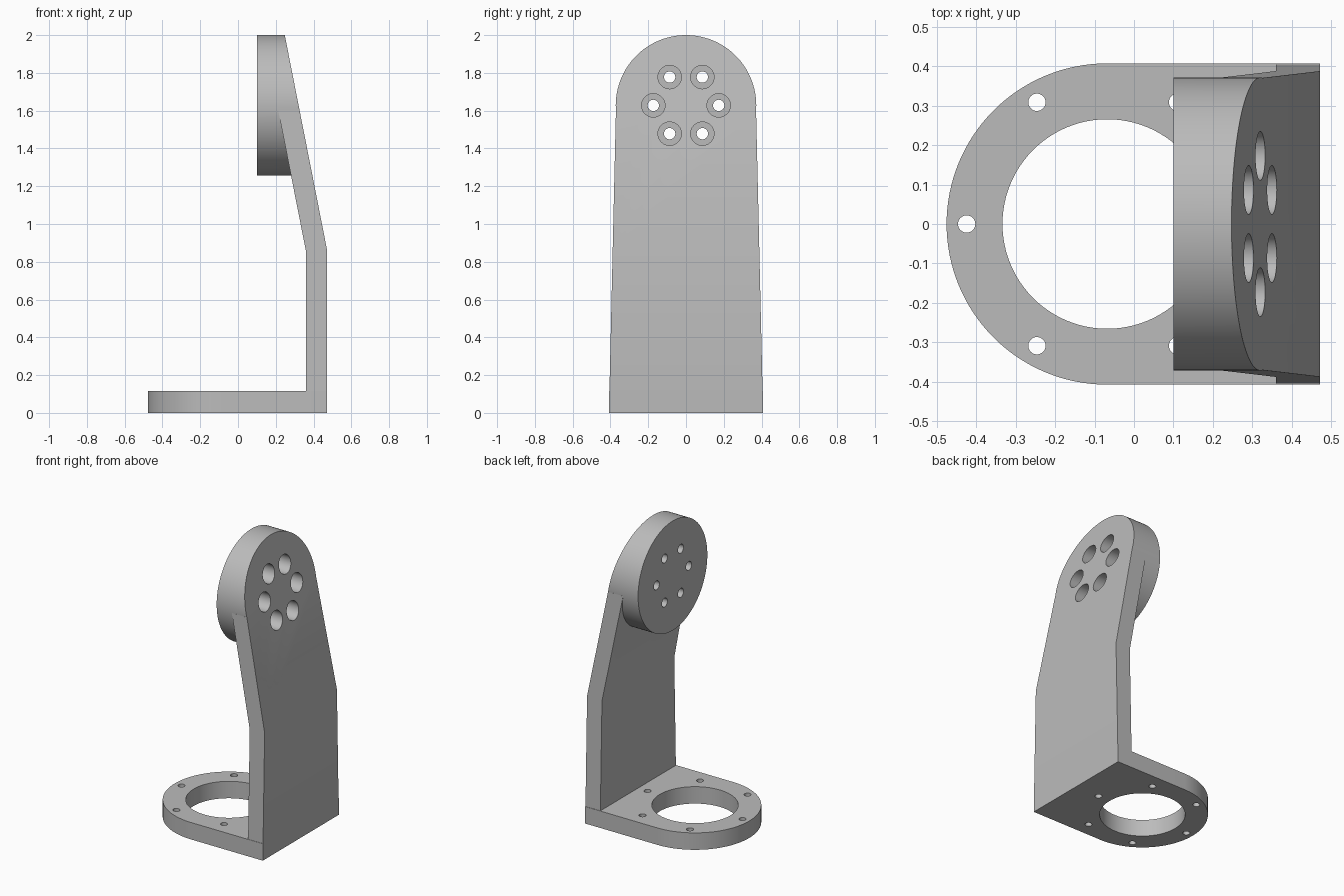
import bpy, bmesh, math
from mathutils import Vector

if "Cube" in bpy.data.objects:
    bpy.data.objects.remove(bpy.data.objects["Cube"])

grey = bpy.data.materials.new("machined grey")
grey.use_nodes = True
grey.diffuse_color = (0.5, 0.5, 0.5, 1)
grey.node_tree.nodes["Principled BSDF"].inputs["Base Color"].default_value = (0.5, 0.5, 0.5, 1)


def prism(name, points, axis, low, high):
    """Extrude a flat outline along the x, y or z axis."""
    place = {"x": lambda a, b, d: (d, a, b),
             "y": lambda a, b, d: (a, d, b),
             "z": lambda a, b, d: (a, b, d)}[axis]
    bm = bmesh.new()
    face = bm.faces.new([bm.verts.new(place(a, b, low)) for a, b in points])
    extruded = bmesh.ops.extrude_face_region(bm, geom=[face])["geom"]
    bmesh.ops.translate(bm, vec=Vector(place(0, 0, high - low)),
                        verts=[v for v in extruded if isinstance(v, bmesh.types.BMVert)])
    bmesh.ops.recalc_face_normals(bm, faces=bm.faces)
    mesh = bpy.data.meshes.new(name)
    bm.to_mesh(mesh)
    bm.free()
    mesh.materials.append(grey)
    obj = bpy.data.objects.new(name, mesh)
    bpy.context.collection.objects.link(obj)
    return obj


def arc(u, v, radius, start=0, sweep=360, steps=96):
    """Points on a circle, or on part of one."""
    count = steps if sweep == 360 else steps + 1
    angles = [math.radians(start + sweep * i / steps) for i in range(count)]
    return [(u + radius * math.cos(a), v + radius * math.sin(a)) for a in angles]


def combine(target, tool, operation):
    """Apply a boolean and discard the tool."""
    tool.hide_render = True
    mod = target.modifiers.new("combine", "BOOLEAN")
    mod.operation, mod.solver, mod.object = operation, "EXACT", tool
    graph = bpy.context.evaluated_depsgraph_get()
    result = bpy.data.meshes.new_from_object(target.evaluated_get(graph))
    target.modifiers.clear()
    target.data = result
    bpy.data.objects.remove(tool)


ring_x, ring_r = -0.068, 0.408       # base ring centre and outer radius
head_z, head_r = 1.628, 0.372        # mounting disc centre and radius

# Tapered upright, bent towards the ring in its upper half
bracket = prism("bracket", [(0.36, 0.05), (0.36, 0.855), (0.154, 1.9), (0.7, 1.9), (0.7, 0.05)],
                "y", -0.6, 0.6)
taper = [(0.407, 0.05), (0.371, 1.6), (0.2, 1.8)]
combine(bracket, prism("taper", taper + [(-y, z) for y, z in reversed(taper)], "x", 0, 0.65),
        "INTERSECT")

# Mounting disc at the head
combine(bracket, prism("mounting_disc", arc(0, head_z, head_r, steps=128), "x", 0.1, 0.6), "UNION")

# Rounded base plate
base_outline = arc(ring_x, 0, ring_r, 90, 180, 64) + [(0.55, -ring_r), (0.55, ring_r)]
combine(bracket, prism("base_plate", base_outline, "z", -0.1, 0.115), "UNION")

# Trim to the outer back face and the ground
combine(bracket, prism("envelope", [(-1, 0), (0.472, 0), (0.472, 0.86), (0.228, 2.1), (-1, 2.1)],
                       "y", -0.8, 0.8), "INTERSECT")

# Centre bore and bolt holes of the base
combine(bracket, prism("centre_bore", arc(ring_x, 0, 0.266), "z", -0.2, 0.3), "DIFFERENCE")
for i in range(6):
    a = math.radians(60 * i)
    x, y = ring_x + 0.357 * math.cos(a), 0.357 * math.sin(a)
    combine(bracket, prism("base_hole", arc(x, y, 0.022, steps=32), "z", -0.2, 0.3), "DIFFERENCE")

# Counterbored bolt holes of the head
for i in range(6):
    a = math.radians(60 * i)
    y, z = 0.173 * math.cos(a), head_z + 0.173 * math.sin(a)
    combine(bracket, prism("counterbore", arc(y, z, 0.062, steps=48), "x", 0.17, 0.8), "DIFFERENCE")
    combine(bracket, prism("head_hole", arc(y, z, 0.03, steps=32), "x", -0.2, 0.8), "DIFFERENCE")

bpy.ops.object.select_all(action="DESELECT")
bracket.select_set(True)
bpy.context.view_layer.objects.active = bracket
bpy.ops.object.shade_smooth_by_angle(angle=math.radians(30))
